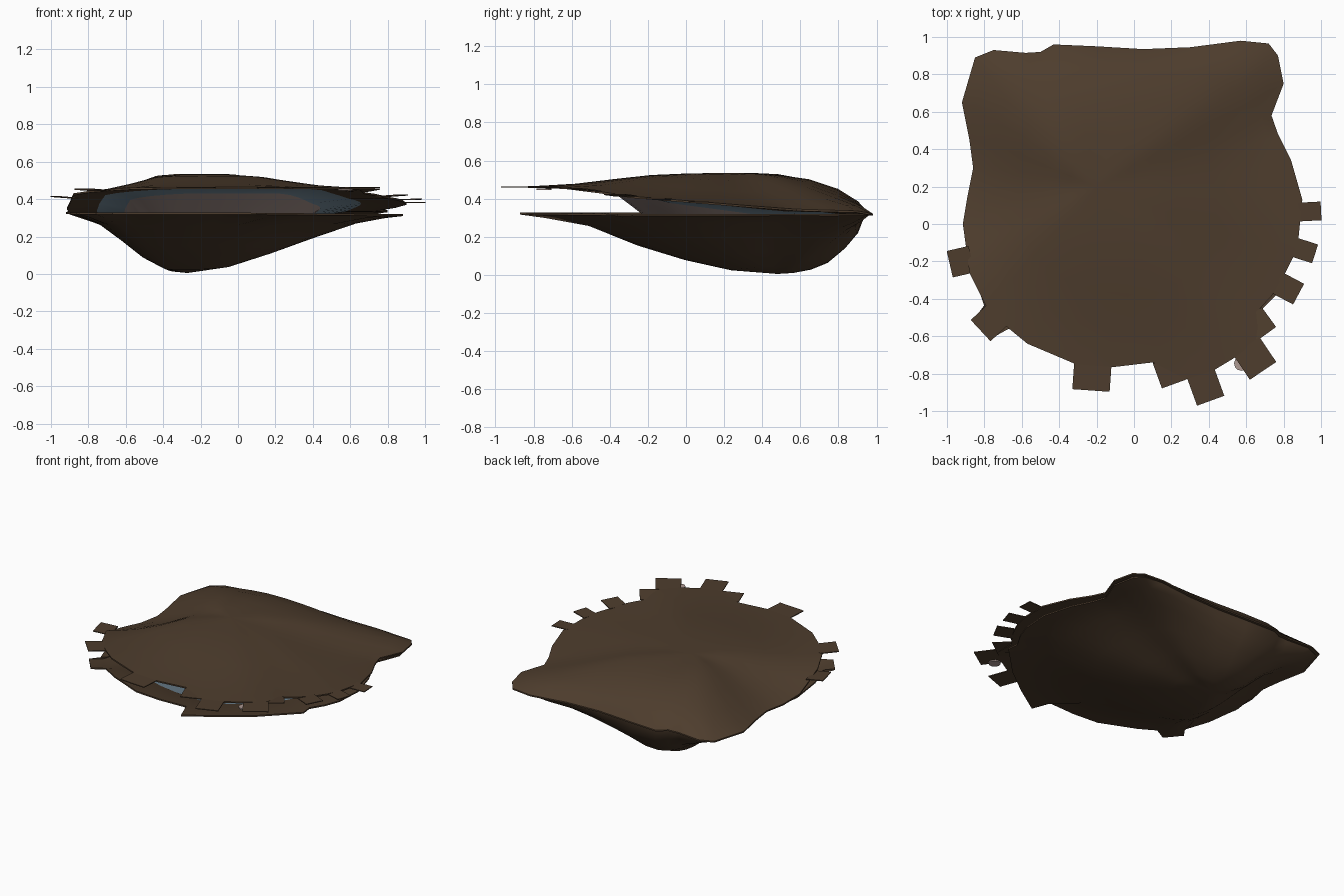
import bpy, bmesh, math
from mathutils import Vector

if "Cube" in bpy.data.objects:
    bpy.data.objects.remove(bpy.data.objects["Cube"])


def colour(name, rgb):
    m = bpy.data.materials.new(name)
    m.diffuse_color = (*rgb, 1)
    m.use_nodes = True
    m.node_tree.nodes["Principled BSDF"].inputs["Base Color"].default_value = m.diffuse_color
    return m


MATS = [colour("shell_brown", (.075, .046, .026)),
        colour("pearl_blue", (.2, .29, .36)),
        colour("pearl_pink", (.42, .32, .29))]

# Shell outline, counter-clockwise from the right side
RIM = [(.9, .13), (.84, .34), (.77, .48), (.735, .58), (.8, .75), (.77, .9), (.72, .965),
       (.57, .98), (.3, .945), (.05, .935), (-.2, .95), (-.43, .96), (-.5, .92), (-.58, .915),
       (-.75, .93), (-.85, .89), (-.92, .65), (-.88, .45), (-.86, .3), (-.89, .15),
       (-.915, 0), (-.9, -.11), (-.88, -.26), (-.79, -.44), (-.68, -.55), (-.57, -.64),
       (-.31, -.75), (-.11, -.765), (.1, -.74), (.28, -.83), (.43, -.78), (.53, -.72),
       (.65, -.63), (.675, -.45), (.74, -.38), (.81, -.26), (.85, -.18), (.88, -.07), (.89, .03)]
STEPS = [0, .2, .4, .6, .8, .93, 1]


def clamp(v):
    return max(0, min(1, v))


def upper_rim(x, y):
    z = min(.41 - .08 * y, .465) - max(0, y - .88) * .1
    z -= .02 * clamp(x / .8) * clamp((y + .6) / .3) * clamp((.9 - y) / .3)
    # the left side droops until it meets the lower valve
    droop = clamp((y + .25) / .35) * clamp((-x - .45) / .4)
    return z + (.33 - z) * droop if z > .33 else z


def lower_rim(x, y):
    return .318 - .01 * max(0, x)


def relax(points, rounds):
    """Round off an outline by averaging neighbours."""
    p = [Vector(v) for v in points]
    for _ in range(rounds):
        p = [p[i] * .5 + (p[i - 1] + p[(i + 1) % len(p)]) * .25 for i in range(len(p))]
    return p


def valve(name, peak, rim_fn, outline, profiles, tabs, inward, pink, hang=None, full=(0, 0)):
    """Loft rings from the rim to the peak, with a pearl-lined inner skin."""
    px, py, pz = peak
    front, back, left, right = profiles
    soft = relax(outline, 5)
    bm = bmesh.new()

    def height(i, x, y, r, inner):
        t = STEPS[i]
        if inner and hang:
            return r + inward - hang[i]
        n = math.hypot(x, y)
        wx, wy = (x / n) ** 2, (y / n) ** 2
        d = wx * (right if x > 0 else left)[i] + wy * (back if y > 0 else front)[i]
        if y > 0:
            d = min(1, d + full[0 if x < 0 else 1] * wx * wy * t * (1 - t))
        return r + (pz - r) * d + (inward if inner else 0)

    def skin(inner):
        tip_z = rim_fn(px, py) - hang[0] if inner and hang else pz + (inward if inner else 0)
        tip = bm.verts.new((px, py, tip_z))
        prev = None
        for i in range(1, len(STEPS)):
            t = STEPS[i]
            cur = []
            for raw, rnd in zip(outline, soft):
                # inner rings follow the rounded outline
                o = Vector(raw).lerp(rnd, clamp((1 - t) / .25))
                x, y = o.x - px, o.y - py
                cur.append(bm.verts.new((px + x * t, py + y * t,
                                         height(i, x, y, rim_fn(*o), inner))))
            # pink centre, blue ring, brown margin
            mat = 0 if not inner or i > pink + 1 else (2 if i <= pink else 1)
            for k in range(len(cur)):
                j = (k + 1) % len(cur)
                vs = [tip, cur[k], cur[j]] if prev is None else [prev[k], cur[k], cur[j], prev[j]]
                bm.faces.new(vs).material_index = mat
            prev = cur
        return prev

    a = skin(False)
    b = skin(True)
    for k in range(len(a)):
        j = (k + 1) % len(a)
        bm.faces.new((a[k], a[j], b[j], b[k]))

    # Square frills around the edge
    for x, y, w, length, ang in tabs:
        d = Vector((math.cos(math.radians(ang)), math.sin(math.radians(ang)), 0))
        s = Vector((-d.y, d.x, 0)) * w / 2
        o = Vector((x, y, rim_fn(x, y)))
        p = o - d * length
        p.z = rim_fn(p.x, p.y)
        top = [bm.verts.new(v) for v in (p - s, o - s, o + s, p + s)]
        bot = [bm.verts.new(v.co + Vector((0, 0, inward * .6))) for v in top]
        bm.faces.new(top)
        bm.faces.new(bot[::-1])
        for k in range(4):
            j = (k + 1) % 4
            bm.faces.new((top[k], bot[k], bot[j], top[j]))

    bmesh.ops.recalc_face_normals(bm, faces=bm.faces[:])
    me = bpy.data.meshes.new(name)
    bm.to_mesh(me)
    bm.free()
    for m in MATS:
        me.materials.append(m)
    ob = bpy.data.objects.new(name, me)
    bpy.context.collection.objects.link(ob)
    bpy.ops.object.select_all(action='DESELECT')
    ob.select_set(True)
    bpy.context.view_layer.objects.active = ob
    bpy.ops.object.shade_smooth_by_angle(angle=math.radians(40))
    return ob


# Frills: outer edge centre x, y, width, length, direction in degrees
upper_tabs = [(-.82, -.57, .155, .13, -137), (.88, -.375, .125, .13, -28), (1.0, .07, .1, .12, 3),
              (.968, -.16, .105, .12, -18), (.705, -.59, .135, .13, -54),
              (.69, -.785, .17, .16, -56), (.215, -.855, .14, .14, -70),
              (.41, -.945, .155, .17, -70), (-.23, -.89, .2, .15, -94),
              (-.985, -.215, .145, .12, -167)]

# Shallow lid, its soft pink lining bulging down into the gap
valve("upper_valve", (-.2, .2, .535), upper_rim, RIM,
      ([1, .96, .85, .55, .2, .06, 0], [1, .98, .94, .84, .6, .3, 0],
       [1, .94, .78, .45, .2, .06, 0], [1, .94, .75, .42, .15, .05, 0]),
      upper_tabs, -.01, 3, hang=[.2, .195, .17, .025, 0, 0, 0], full=(1.5, .8))

# Deep cup, tucked under the lid and flattened at its front right
cup_rim = [(x * .98, y * .98) for x, y in RIM[:23]]
cup_rim += [(-.8, -.44), (-.85, -.5), (-.76, -.61), (-.67, -.56)]
cup_rim += [(x * .98, y * .98) for x, y in RIM[25:28]]
cup_rim += [(.1, -.74), (.15, -.87), (.36, -.73), (.56, -.58), (.78, -.36),
            (.77, -.28), (.83, -.18), (.87, -.07), (.875, .03)]
valve("lower_valve", (-.27, .48, .005), lower_rim, cup_rim,
      ([1, .94, .77, .53, .2, .06, 0], [1, .98, .93, .82, .58, .33, 0],
       [1, .93, .7, .34, .1, .03, 0], [1, .88, .63, .36, .12, .03, 0]),
      [], .01, 3, full=(.5, .5))

# Pale flake of lining peeking out between two frills
bpy.ops.mesh.primitive_cylinder_add(vertices=12, radius=.04, depth=.008, location=(.575, -.745, .45))
flake = bpy.context.object
flake.name = "pearl_flake"
flake.data.materials.append(MATS[2])
